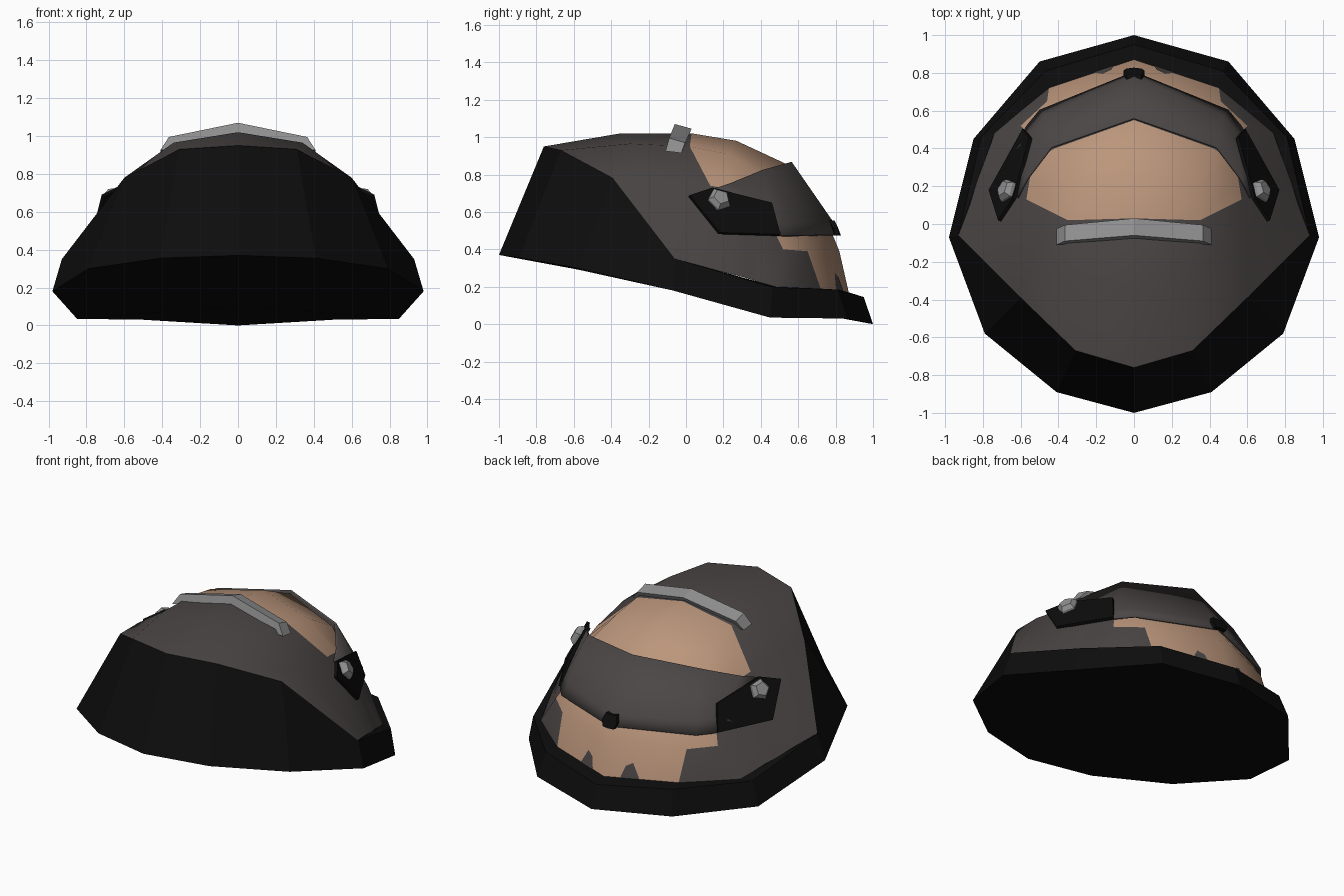
import bpy
import bmesh
import math
from mathutils import Vector

old = bpy.data.objects.get("Cube")
if old:
    bpy.data.objects.remove(old, do_unlink=True)


def material(name, r, g, b):
    mat = bpy.data.materials.new(name)
    mat.use_nodes = True
    mat.diffuse_color = (r, g, b, 1)
    shader = mat.node_tree.nodes["Principled BSDF"]
    shader.inputs["Base Color"].default_value = (r, g, b, 1)
    shader.inputs["Roughness"].default_value = 0.8
    return mat


BLACK = material("black", .004, .004, .004)
CHARCOAL = material("charcoal", .07, .062, .06)
TAN = material("tan", .50, .305, .20)
STEEL = material("steel grey", .28, .28, .28)


def build(name, verts, faces, mats, mirror=True, thick=0, smooth=0):
    """Make a part from its +x half and mirror it across x = 0."""
    mesh = bpy.data.meshes.new(name)
    mesh.from_pydata(verts, [], faces)
    for mat in mats:
        mesh.materials.append(mat)
    obj = bpy.data.objects.new(name, mesh)
    bpy.context.collection.objects.link(obj)
    if smooth:
        bpy.ops.object.select_all(action='DESELECT')
        obj.select_set(True)
        bpy.context.view_layer.objects.active = obj
        bpy.ops.object.shade_smooth_by_angle(angle=math.radians(smooth))
    if mirror:
        mod = obj.modifiers.new("mirror", 'MIRROR')
        mod.use_clip = True
        mod.merge_threshold = .002
    if thick:
        mod = obj.modifiers.new("thickness", 'SOLIDIFY')
        mod.thickness = thick
        mod.offset = -1
    return obj


def grid_faces(rows, cols):
    return [(i * cols + j, i * cols + j + 1, (i + 1) * cols + j + 1, (i + 1) * cols + j)
            for i in range(rows - 1) for j in range(cols - 1)]


def weld(obj):
    bm = bmesh.new()
    bm.from_mesh(obj.data)
    bmesh.ops.remove_doubles(bm, verts=bm.verts, dist=.001)
    bm.to_mesh(obj.data)
    bm.free()


# Domed upper: rows run front to back, each from the ridge out to the rim
upper = [
    [(0, -.76, .95), (.31, -.67, .93), (.6, -.39, .78), (.93, -.06, .35)],
    [(0, -.35, 1.02), (.34, -.3, .965), (.6, -.2, .78), (.93, -.06, .35)],
    [(0, .03, 1.02), (.35, .02, .95), (.57, .13, .74), (.87, .1, .305)],
    [(0, .27, .98), (.36, .22, .91), (.55, .25, .72), (.83, .23, .27)],
    [(0, .55, .85), (.42, .4, .8), (.54, .33, .68), (.8, .31, .25)],
    [(0, .775, .5), (.43, .59, .5), (.55, .47, .5), (.76, .42, .215)],
    [(0, .82, .39), (.46, .65, .39), (.6, .52, .4), (.74, .48, .2)],
    [(0, .87, .17), (.45, .72, .19), (.6, .6, .19), (.74, .48, .2)],
]
body = build("upper_body", [p for row in upper for p in row],
             grid_faces(len(upper), 4), [CHARCOAL, TAN], smooth=60)
# Tan top opening, and a stepped tan area low on the back
tan_width = {2: 2, 3: 2, 5: 2, 6: 1}
for poly in body.data.polygons:
    row, col = divmod(poly.index, 3)
    poly.material_index = int(col < tan_width.get(row, 0))
weld(body)

# Dark teeth on the back, laid just over the tan wall
a, b = Vector(upper[7][0]), Vector(upper[7][1])
c, d = Vector(upper[6][0]), Vector(upper[6][1])


def on_wall(u, v):
    normal = (b - a).cross(c - a).normalized()
    if normal.y < 0:
        normal = -normal
    return a.lerp(b, u).lerp(c.lerp(d, u), v) + normal * .005


build("back_teeth", [on_wall(.48, 0), on_wall(.22, 0), on_wall(.27, .35), on_wall(.36, .45)],
      [(0, 1, 2, 3)], [CHARCOAL])

# Black sole: outer bottom loop, top loop and inner ledge, closed underneath
bottom = [(0, -1, .37), (.41, -.89, .355), (.79, -.58, .30), (.98, -.07, .18),
          (.85, .45, .035), (.5, .86, .03), (0, 1, 0)]
top = upper[0] + [(.81, .46, .198), (.47, .81, .185), (0, .95, .145)]
inner = upper[0] + [upper[7][3], upper[7][1], upper[7][0]]
n = len(bottom)
sole_faces = grid_faces(2, n)
sole_faces += [(n + i, n + i + 1, 2 * n + i + 1, 2 * n + i) for i in range(3, n - 1)]
# The underside is strips reaching the centre line
verts = bottom + top + inner
for x, y, z in bottom[1:-1]:
    t = (y + 1) / 2
    verts.append((0, y, .37 * (1 - t)))
mid = [0] + list(range(3 * n, 4 * n - 2)) + [n - 1]
sole_faces += [tuple(dict.fromkeys((mid[i], mid[i + 1], i + 1, i))) for i in range(n - 1)]
sole = build("sole", verts, sole_faces, [BLACK])
weld(sole)

# Wide strap wrapped round the back
strap = [(0, .565, .868), (.44, .41, .825), (.57, .24, .755), (.62, .14, .722),
         (0, .785, .55), (.47, .575, .55), (.56, .47, .56), (.64, .30, .58),
         (0, .808, .48), (.5, .605, .475), (.57, .52, .475), (.66, .36, .5)]
build("back_strap", strap, grid_faces(3, 4), [CHARCOAL], thick=.012, smooth=50)

# Black side plates holding the strap
plate = [(.72, .02, .69), (.77, .18, .49), (.59, .505, .48), (.555, .46, .65), (.64, .14, .73)]
build("side_plates", plate, [(0, 1, 2, 3, 4)], [BLACK], thick=.02)

# Five-sided tapered studs on the plates
axis = Vector((.80, .35, .48)).normalized()
side = axis.cross(Vector((0, 0, 1))).normalized()
up = side.cross(axis)
centre = Vector((.655, .17, .655))
stud = []
for radius, height in ((.066, -.01), (.066, .03), (.045, .055)):
    for k in range(5):
        ang = math.tau * k / 5
        stud.append(centre + axis * height + side * radius * math.cos(ang)
                    + up * radius * math.sin(ang))
faces = [(r * 5 + k, r * 5 + (k + 1) % 5, r * 5 + 5 + (k + 1) % 5, r * 5 + 5 + k)
         for r in range(2) for k in range(5)]
faces += [tuple(range(10, 15)), tuple(range(4, -1, -1))]
studs = build("strap_studs", stud, faces, [STEEL])
bm = bmesh.new()
bm.from_mesh(studs.data)
bmesh.ops.recalc_face_normals(bm, faces=bm.faces)
bm.to_mesh(studs.data)
bm.free()

# Bent steel bar across the top, with splayed ends
bar = [(0, -.06, 1.07), (0, .03, 1.045), (0, -.01, .97), (0, -.085, .99),
       (.365, -.09, .995), (.365, -.005, .97), (.41, -.025, .915), (.41, -.11, .925)]
build("top_bar", bar, [(k, (k + 1) % 4, (k + 1) % 4 + 4, k + 4) for k in range(4)]
      + [(4, 5, 6, 7)], [STEEL])

# Small black tab at the centre of the strap's lower edge
tab = [(0, .765, .555), (.04, .765, .555), (.055, .785, .515), (.04, .795, .475), (0, .80, .475)]
tab += [(x, y + .028, z) for x, y, z in tab]
build("back_tab", tab, [(5, 6, 7, 8, 9), (4, 3, 2, 1, 0)]
      + [(k, k + 1, k + 6, k + 5) for k in range(4)], [BLACK])
